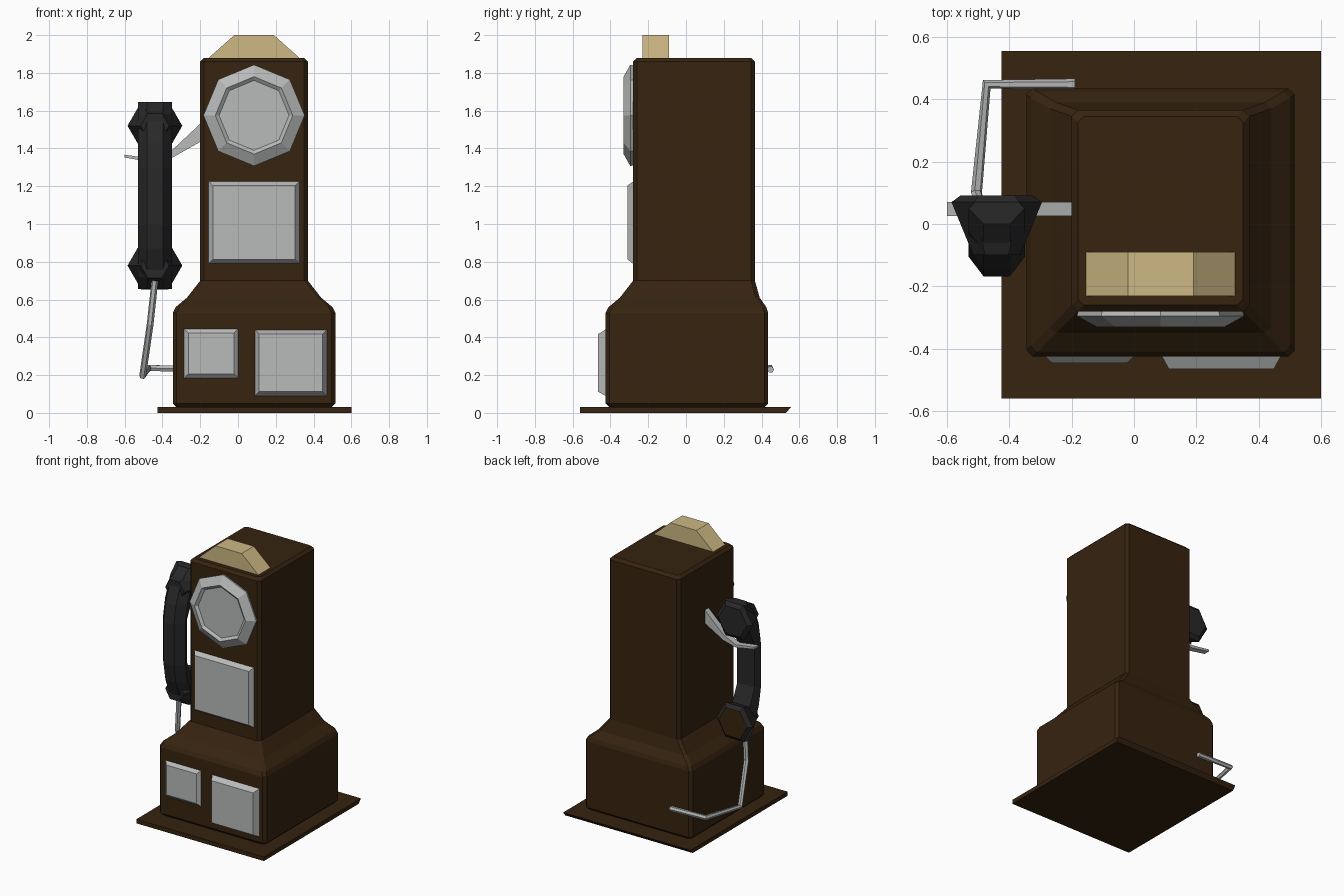
import bpy, bmesh, math

if "Cube" in bpy.data.objects:
    bpy.data.objects.remove(bpy.data.objects["Cube"])


def material(name, rgb):
    m = bpy.data.materials.new(name)
    m.diffuse_color = (*rgb, 1)
    m.use_nodes = True
    m.node_tree.nodes["Principled BSDF"].inputs["Base Color"].default_value = m.diffuse_color
    return m


WOOD = material("dark_brown", (0.037, 0.017, 0.005))
METAL = material("silver_grey", (0.48, 0.49, 0.49))
BLACK = material("black", (0.021, 0.021, 0.022))
CREAM = material("cream", (0.61, 0.48, 0.23))


def loft(name, rings, mat, end_mat=None):
    """Skin a list of equal-length point rings and cap both ends."""
    bm = bmesh.new()
    vs = [[bm.verts.new(p) for p in r] for r in rings]
    n = len(vs[0])
    for a, b in zip(vs, vs[1:]):
        for i in range(n):
            j = (i + 1) % n
            bm.faces.new((a[i], a[j], b[j], b[i]))
    bm.faces.new(vs[0])
    cap = bm.faces.new(vs[-1])
    if end_mat:
        cap.material_index = 1
    bmesh.ops.recalc_face_normals(bm, faces=bm.faces)
    me = bpy.data.meshes.new(name)
    bm.to_mesh(me)
    bm.free()
    me.materials.append(mat)
    if end_mat:
        me.materials.append(end_mat)
    ob = bpy.data.objects.new(name, me)
    bpy.context.collection.objects.link(ob)
    return ob


def chamfered(z, x0, x1, y0, y1, c=0.02):
    """Horizontal rectangle with cut corners."""
    return [(x0 + c, y0, z), (x1 - c, y0, z), (x1, y0 + c, z), (x1, y1 - c, z),
            (x1 - c, y1, z), (x0 + c, y1, z), (x0, y1 - c, z), (x0, y0 + c, z)]


def polygon(cx, cz, y, r, n):
    """Upright polygon facing the front, first corner pointing to +x."""
    return [(cx + r * math.cos(2 * math.pi * i / n), y,
             cz + r * math.sin(2 * math.pi * i / n)) for i in range(n)]


def rect(x0, x1, z0, z1, y, inset=0.0):
    return [(x0 + inset, y, z0 + inset), (x1 - inset, y, z0 + inset),
            (x1 - inset, y, z1 - inset), (x0 + inset, y, z1 - inset)]


# base plate, undercut at the back
plate = [(-0.56, 0), (0.53, 0), (0.555, 0.03), (-0.56, 0.03)]
loft("base_plate", [[(x, y, z) for y, z in plate] for x in (-0.425, 0.6)], WOOD)

# cabinet: wide foot, sloping shoulder, tall upper box
loft("cabinet", [
    chamfered(0.03, -0.325, 0.495, -0.405, 0.415),
    chamfered(0.05, -0.345, 0.515, -0.425, 0.435),
    chamfered(0.53, -0.345, 0.515, -0.425, 0.435),
    chamfered(0.56, -0.33, 0.50, -0.41, 0.425),
    chamfered(0.61, -0.27, 0.44, -0.35, 0.39),
    chamfered(0.70, -0.20, 0.37, -0.28, 0.365),
    chamfered(1.86, -0.20, 0.37, -0.28, 0.365),
    chamfered(1.88, -0.18, 0.35, -0.26, 0.345),
], WOOD)

# sign block on the roof
sign = [(-0.16, 1.875), (0.33, 1.875), (0.19, 2.0), (-0.02, 2.0)]
loft("roof_sign", [[(x, y, z) for x, z in sign] for y in (-0.23, -0.09)], CREAM)

# eight-sided dial with a recessed middle
loft("dial", [polygon(0.085, 1.575, y, r, 8) for y, r in
              [(-0.27, 0.262), (-0.295, 0.268), (-0.33, 0.205), (-0.315, 0.185)]], METAL)

# raised metal panels
for name, x0, x1, z0, z1, y0, y1 in [
        ("upper_panel", -0.155, 0.325, 0.79, 1.225, -0.27, -0.31),
        ("lower_left_panel", -0.285, 0.0, 0.185, 0.445, -0.415, -0.445),
        ("lower_right_panel", 0.09, 0.47, 0.09, 0.44, -0.415, -0.465)]:
    loft(name, [rect(x0, x1, z0, z1, y0), rect(x0, x1, z0, z1, y0 - 0.01),
                rect(x0, x1, z0, z1, y1, 0.022)], METAL)

# handset grip, bowed towards the front
HX = -0.44


def grip_ring(z, front, mid, back):
    half = [(0.042, front), (0.09, mid), (0.07, back)]
    return [(HX + w, y, z) for w, y in half] + [(HX - w, y, z) for w, y in reversed(half)]


lower = [(0.655, 0.0, 0.05, 0.07), (0.72, -0.085, -0.02, 0.06),
         (0.87, -0.145, -0.08, 0.0), (1.0, -0.168, -0.105, -0.06)]
upper = [(2.3 - z, *ys) for z, *ys in reversed(lower)]
loft("handset_grip", [grip_ring(*r) for r in lower + upper], BLACK)

# six-sided ear and mouth cups facing the back
for name, cz, cap in (("ear_cup", 1.52, None), ("mouth_cup", 0.78, WOOD)):
    loft(name, [polygon(HX, cz, y, r, 6) for y, r in
                [(-0.10, 0.075), (0.07, 0.145), (0.092, 0.115)]], BLACK, cap)

# cradle hook: bent strip from the cabinet side
hook = [(-0.19, 1.54), (-0.35, 1.39), (-0.45, 1.345), (-0.6, 1.367),
        (-0.6, 1.352), (-0.45, 1.325), (-0.35, 1.35), (-0.19, 1.44)]
loft("cradle_hook", [[(x, y, z) for x, z in hook] for y in (0.025, 0.07)], METAL)

# cord from the mouth cup to the back of the cabinet
path = [(-0.44, -0.05, 0.70), (-0.465, -0.03, 0.47), (-0.505, 0.10, 0.195),
        (-0.472, 0.448, 0.238), (-0.19, 0.448, 0.23)]
cu = bpy.data.curves.new("cord", "CURVE")
cu.dimensions = "3D"
cu.bevel_depth = 0.018
cu.bevel_resolution = 1
cu.use_fill_caps = True
sp = cu.splines.new("POLY")
sp.points.add(len(path) - 1)
for p, co in zip(sp.points, path):
    p.co = (*co, 1)
cu.materials.append(METAL)
cord = bpy.data.objects.new("cord", cu)
bpy.context.collection.objects.link(cord)
bpy.context.view_layer.objects.active = cord
cord.select_set(True)
bpy.ops.object.convert(target="MESH")
bpy.ops.object.shade_flat()
